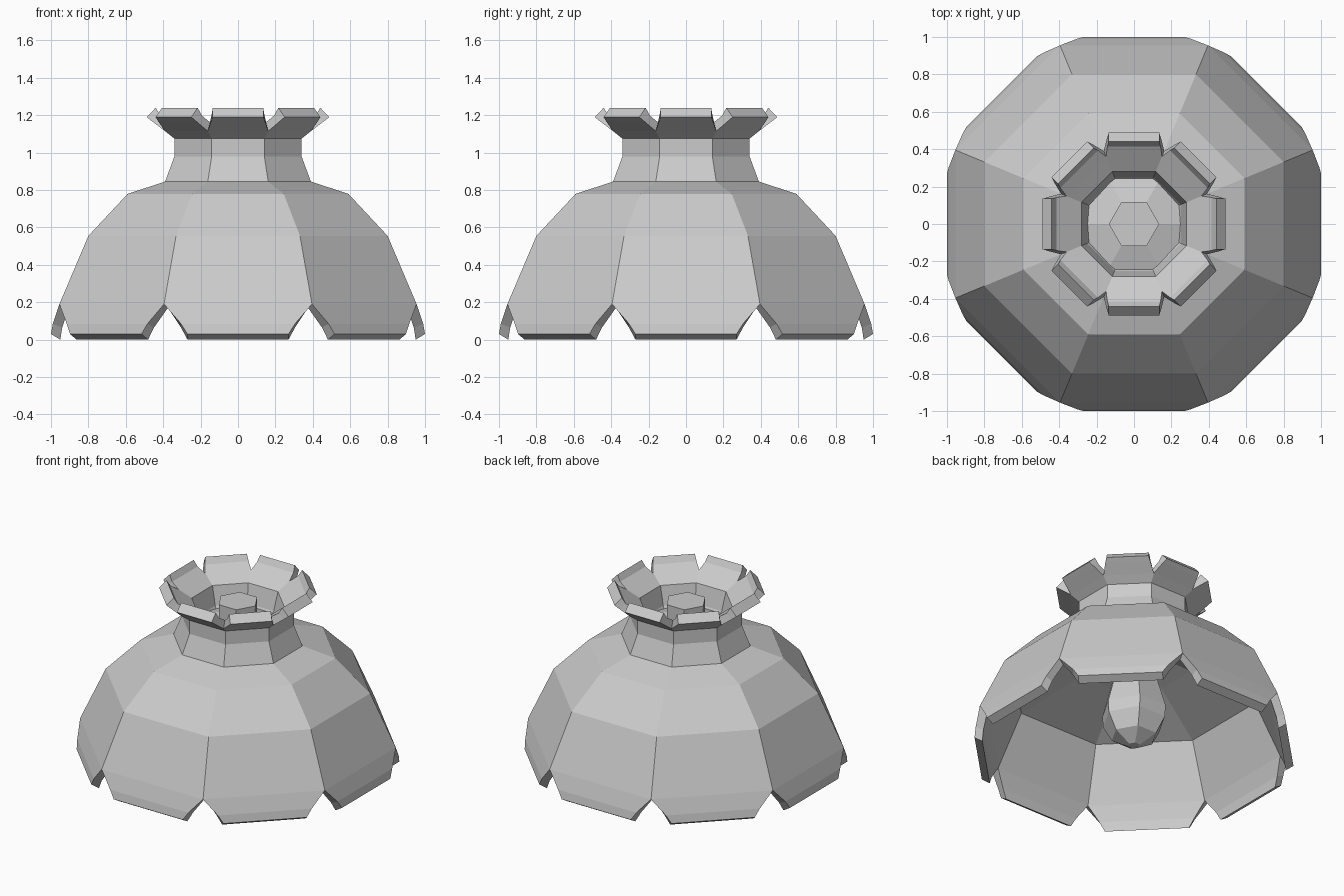
import bpy, bmesh
from math import cos, sin, pi, tan

cube = bpy.data.objects.get("Cube")
if cube:
    bpy.data.objects.remove(cube)

grey = bpy.data.materials.new("plain grey")
grey.use_nodes = True
colour = (0.6, 0.6, 0.6, 1)
grey.diffuse_color = colour
grey.node_tree.nodes["Principled BSDF"].inputs["Base Color"].default_value = colour


def finish(bm, name):
    bmesh.ops.remove_doubles(bm, verts=bm.verts, dist=0.0005)
    bmesh.ops.recalc_face_normals(bm, faces=bm.faces)
    mesh = bpy.data.meshes.new(name)
    bm.to_mesh(mesh)
    bm.free()
    mesh.materials.append(grey)
    obj = bpy.data.objects.new(name, mesh)
    bpy.context.collection.objects.link(obj)
    return obj


def lathe(name, profile, sides):
    """Closed faceted solid from (radius, height) rings."""
    bm = bmesh.new()
    rings = [[bm.verts.new((r * cos(2 * pi * i / sides), r * sin(2 * pi * i / sides), z))
              for i in range(sides)] for r, z in profile]
    for low, high in zip(rings, rings[1:]):
        for i in range(sides):
            j = (i + 1) % sides
            bm.faces.new((low[i], low[j], high[j], high[i]))
    bm.faces.new(rings[0][::-1])
    bm.faces.new(rings[-1])
    return finish(bm, name)


def panelled_shell(name, outer, inner, sides=8):
    """Thick shell of flat panels; rows are (apothem, height, optional trimmed half width)."""
    bm = bmesh.new()
    corner = tan(pi / sides)
    # Rows that are cut narrower than the panel open notches between neighbours
    for s in range(sides):
        a = 2 * pi * s / sides

        def row(apothem, z, half=None):
            w = half or apothem * corner
            return [bm.verts.new((apothem * cos(a) - t * sin(a),
                                  apothem * sin(a) + t * cos(a), z)) for t in (-w, w)]

        out = [row(*p) for p in outer]
        ins = [row(*p) for p in inner]
        for rows in (out, ins):
            for p, q in zip(rows, rows[1:]):
                bm.faces.new((p[0], p[1], q[1], q[0]))
        for k in (0, -1):
            bm.faces.new((out[k][0], out[k][1], ins[k][1], ins[k][0]))
        # Side walls of the notches
        for k in range(len(outer) - 1):
            if len(outer[k]) == 3 or len(outer[k + 1]) == 3:
                for e in (0, 1):
                    bm.faces.new((out[k][e], out[k + 1][e], ins[k + 1][e], ins[k][e]))
    return finish(bm, name)


# Shade, neck and flared collar; the inside slopes up to meet the bulb stem
panelled_shell(
    "lamp_shade",
    [(1.0, 0.03, 0.27), (0.99, 0.085, 0.305), (0.955, 0.19), (0.80, 0.555),
     (0.59, 0.78), (0.39, 0.845), (0.34, 0.98), (0.34, 1.075), (0.39, 1.115),
     (0.46, 1.168, 0.144), (0.488, 1.19, 0.135)],
    [(0.95, 0.0, 0.27), (0.94, 0.065, 0.305), (0.905, 0.17), (0.75, 0.53),
     (0.35, 0.69), (0.13, 0.77), (0.25, 0.98), (0.28, 1.11), (0.36, 1.162),
     (0.415, 1.198, 0.142), (0.44, 1.24, 0.135)])

# Bulb with its stem rising into the neck
lathe("bulb", [(0.04, 0.075), (0.15, 0.14), (0.21, 0.25), (0.215, 0.33),
               (0.14, 0.60), (0.13, 0.80), (0.135, 1.12)], 6)

# Sloping holder that closes the neck around the stem
lathe("bulb_holder", [(0.31, 0.90), (0.31, 0.96), (0.12, 1.01)], 6)
